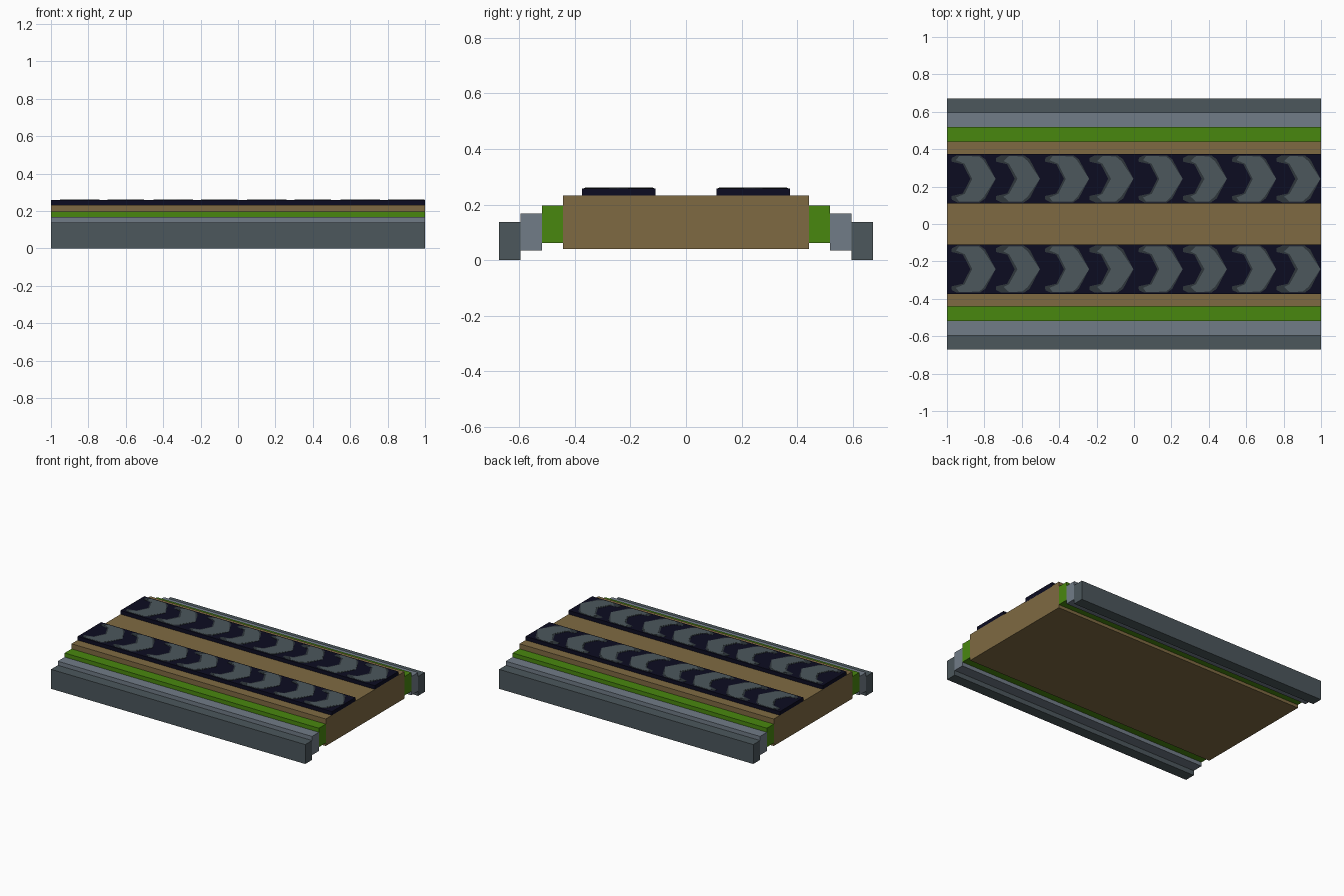
import bpy, bmesh

cube = bpy.data.objects.get("Cube")
if cube:
    bpy.data.objects.remove(cube)


def material(name, hex_code):
    def lin(i):
        c = int(hex_code[i:i + 2], 16) / 255
        return c / 12.92 if c <= 0.04045 else ((c + 0.055) / 1.055) ** 2.4
    col = (lin(0), lin(2), lin(4), 1)
    m = bpy.data.materials.new(name)
    m.use_nodes = True
    m.diffuse_color = col
    m.node_tree.nodes["Principled BSDF"].inputs["Base Color"].default_value = col
    return m


SLATE = material("slate grey", "4c575c")
STEEL = material("steel grey", "717c87")
GREEN = material("grass green", "49870f")
BROWN = material("earth brown", "7f6a42")
NAVY = material("dark navy", "0c0c21")
SHADE = material("charcoal", "2e363b")


def add_prism(name, outlines, z0, z1, mat):
    """Extrude one or more flat outlines from z0 up to z1."""
    bm = bmesh.new()
    for pts in outlines:
        low = bm.faces.new([bm.verts.new((x, y, z0)) for x, y in pts])
        ext = bmesh.ops.extrude_face_region(bm, geom=[low], use_keep_orig=True)
        for v in ext["geom"]:
            if isinstance(v, bmesh.types.BMVert):
                v.co.z = z1
    bmesh.ops.recalc_face_normals(bm, faces=bm.faces)
    me = bpy.data.meshes.new(name)
    bm.to_mesh(me)
    bm.free()
    me.materials.append(mat)
    ob = bpy.data.objects.new(name, me)
    bpy.context.collection.objects.link(ob)
    return ob


def bar(name, y0, y1, z0, z1, mat):
    """Full-length bar along x."""
    return add_prism(name, [[(-1, y0), (1, y0), (1, y1), (-1, y1)]], z0, z1, mat)


def chevron(half, tip, centre):
    """Arrow outline pointing to +x, mirrored about its centre line."""
    pts = half + [(x, -y) for x, y in half[-2:0:-1]]
    return [(tip + x, centre + y) for x, y in pts]


# Ground bed
bar("road_bed", -0.442, 0.442, 0.04, 0.232, BROWN)

# Stepped edging and tread strips on both sides
steps = [("grass_verge", 0.442, 0.519, 0.062, 0.196, GREEN),
         ("inner_kerb", 0.519, 0.596, 0.034, 0.167, STEEL),
         ("outer_kerb", 0.596, 0.672, 0.0, 0.138, SLATE),
         ("tread_strip", 0.109, 0.374, 0.225, 0.2585, NAVY)]
for side, s in (("front", -1), ("back", 1)):
    for name, y0, y1, z0, z1, mat in steps:
        a, b = sorted((s * y0, s * y1))
        bar(f"{side}_{name}", a, b, z0, z1, mat)

# Tread marks: half outlines run from the tip around to the rear notch
border = [(0, 0), (-0.055, 0.105), (-0.085, 0.126), (-0.205, 0.126),
          (-0.234, 0.112), (-0.236, 0.092), (-0.175, 0.078), (-0.135, 0)]
wide = [(0, 0), (-0.065, 0.100), (-0.088, 0.120), (-0.195, 0.122),
        (-0.212, 0.100), (-0.165, 0.080), (-0.125, 0)]
narrow = [(0, 0), (-0.065, 0.095), (-0.095, 0.120), (-0.165, 0.122),
          (-0.195, 0.095), (-0.165, 0.080), (-0.120, 0)]
tips = [-0.74 + 0.5 * (i // 2) + 0.237 * (i % 2) for i in range(8)]
for side, s in (("front", -1), ("back", 1)):
    c = s * 0.2415
    add_prism(f"{side}_tread_borders",
              [chevron(border, t, c) for t in tips], 0.258, 0.2595, SHADE)
    add_prism(f"{side}_tread_marks",
              [chevron(narrow if i % 2 else wide, t, c) for i, t in enumerate(tips)],
              0.258, 0.2605, SLATE)
